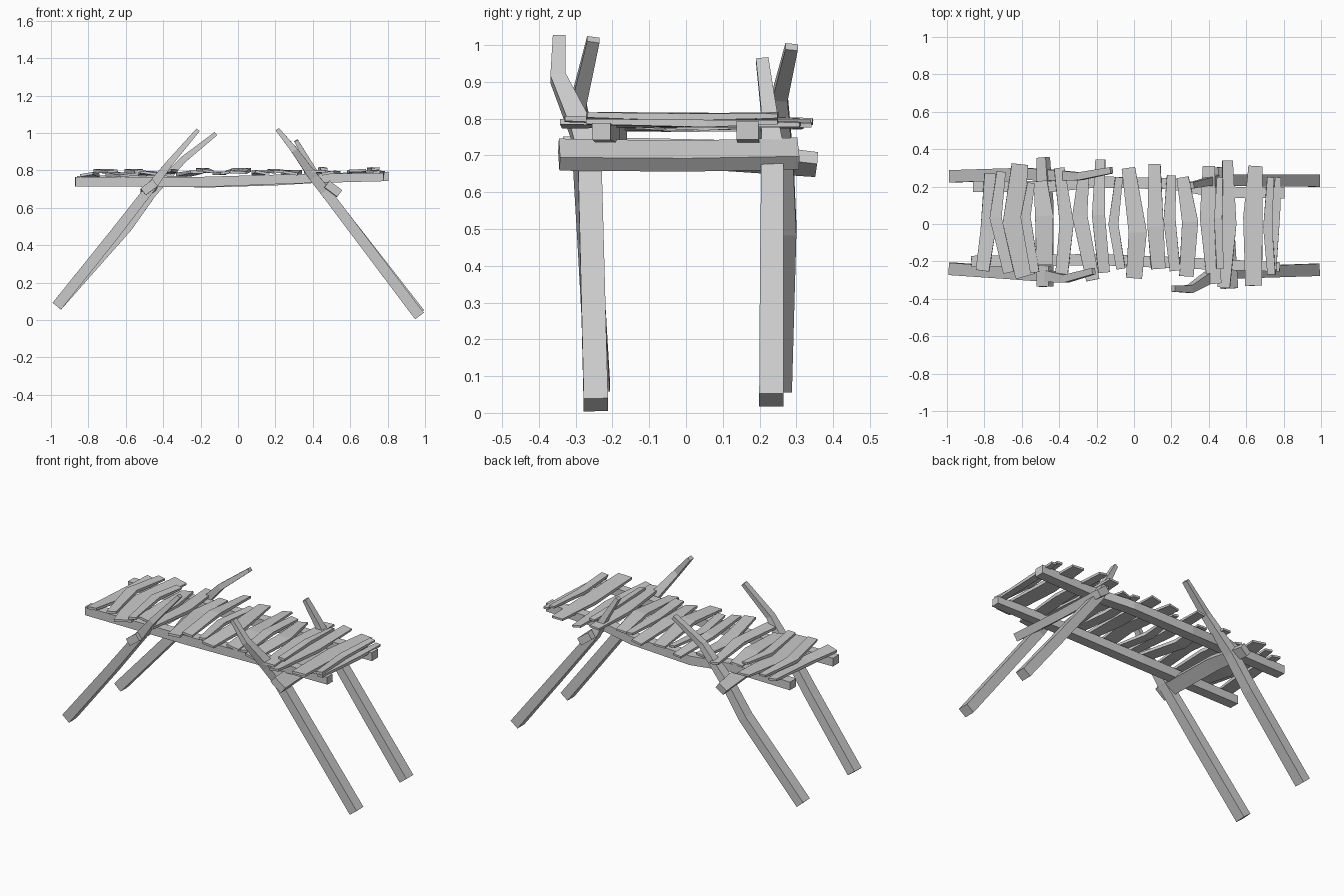
import bpy, bmesh, random
from mathutils import Vector

random.seed(4)


def beam(name, pts, widths, thicks, side, roll=0.0):
    """Flat-faced rectangular timber lofted through pts."""
    pts = [Vector(p) for p in pts]
    bm = bmesh.new()
    rings = []
    n = len(pts)
    for i, p in enumerate(pts):
        t = (pts[min(i + 1, n - 1)] - pts[max(i - 1, 0)]).normalized()
        s = Vector(side)
        s = (s - t * s.dot(t)).normalized()
        u = t.cross(s)
        r = roll * (1 - 2 * i / (n - 1))
        s = (s + u * r).normalized()
        u = t.cross(s)
        w, h = widths[i] / 2, thicks[i] / 2
        rings.append([bm.verts.new(p + s * a * w + u * b * h)
                      for a, b in ((-1, -1), (1, -1), (1, 1), (-1, 1))])
    for a, b in zip(rings, rings[1:]):
        for k in range(4):
            bm.faces.new((a[k], a[(k + 1) % 4], b[(k + 1) % 4], b[k]))
    bm.faces.new(rings[0])
    bm.faces.new(rings[-1])
    bmesh.ops.recalc_face_normals(bm, faces=bm.faces)
    me = bpy.data.meshes.new(name)
    bm.to_mesh(me)
    bm.free()
    ob = bpy.data.objects.new(name, me)
    bpy.context.collection.objects.link(ob)
    return ob


# Crooked legs, foot to tip
legs = {
    "front_right_leg": [(.97, -.245, .022), (.465, -.262, .69), (.40, -.285, .77),
                        (.30, -.348, .91), (.21, -.345, 1.02)],
    "back_right_leg": [(.972, .232, .035), (.72, .233, .36), (.45, .235, .71),
                       (.39, .225, .82), (.31, .207, .96)],
    "front_left_leg": [(-.968, -.24, .075), (-.66, -.262, .46), (-.45, -.28, .73),
                       (-.365, -.293, .84), (-.215, -.252, 1.015)],
    "back_left_leg": [(-.968, .255, .075), (-.59, .268, .5), (-.46, .262, .68),
                      (-.29, .255, .86), (-.12, .287, .995)],
}
for name, pts in legs.items():
    beam(name, pts, (.066, .064, .06, .042, .034), (.058, .055, .05, .035, .022), (0, 1, 0))

# Long rails under the deck
beam("front_rail", [(-.87, -.2, .74), (-.2, -.19, .738), (.3, -.21, .755), (.78, -.23, .765)],
     (.06, .06, .06, .05), (.05, .055, .05, .045), (0, 1, 0))
beam("back_rail", [(-.86, .2, .745), (-.45, .2, .75), (-.2, .225, .735), (.2, .215, .745),
                   (.45, .17, .76), (.805, .167, .768)],
     (.06,) * 6, (.05, .05, .055, .05, .05, .05), (0, 1, 0))

# Cross beams wedged between legs and rails
beam("right_cross_beam", [(.51, -.345, .702), (.49, 0, .698), (.47, .305, .705)],
     (.085, .08, .085), (.045, .045, .045), (.8, 0, -.6))
beam("left_cross_beam", [(-.475, -.335, .71), (-.475, .1, .70), (-.485, .355, .675)],
     (.08, .08, .06), (.045, .045, .04), (.8, 0, .6))

# Deck planks: x at back, middle, front; back y, front y; width
planks = [
    (-.77, -.78, -.81, .27, -.25, .075),
    (-.71, -.74, -.67, .28, -.26, .06),
    (-.61, -.65, -.58, .32, -.28, .11),
    (-.55, -.58, -.53, .22, -.26, .05),
    (-.50, -.48, -.48, .23, -.22, .09),
    (-.40, -.36, -.39, .30, -.30, .07),
    (-.27, -.29, -.22, .25, -.30, .075),
    (-.18, -.19, -.16, .345, -.26, .065),
    (-.08, -.11, -.07, .25, -.24, .05),
    (-.03, .02, .0, .30, -.29, .09),
    (.11, .115, .13, .32, -.24, .08),
    (.20, .19, .22, .26, -.25, .06),
    (.26, .30, .28, .25, -.28, .08),
    (.40, .395, .43, .31, -.32, .08),
    (.50, .51, .48, .34, -.34, .07),
    (.46, .45, .46, .25, -.24, .04),
    (.65, .635, .64, .31, -.33, .095),
    (.73, .715, .735, .25, -.27, .045),
    (.77, .76, .74, .25, -.27, .04),
]
for i, (xb, xm, xf, yb, yf, w) in enumerate(planks):
    z = .785 + .008 * (xm + .2) + (.01 if i % 2 else 0)
    dz = [random.uniform(-.008, .008) for _ in range(3)]
    ym = random.uniform(-.05, .06)
    beam(f"deck_plank_{i + 1}",
         [(xb, yb, z + dz[0]), (xm, ym, z + dz[1]), (xf, yf, z + dz[2])],
         (w * .8, w * 1.08, w * .95), (.012, .02, .014), (1, 0, 0),
         random.uniform(-.2, .2))
